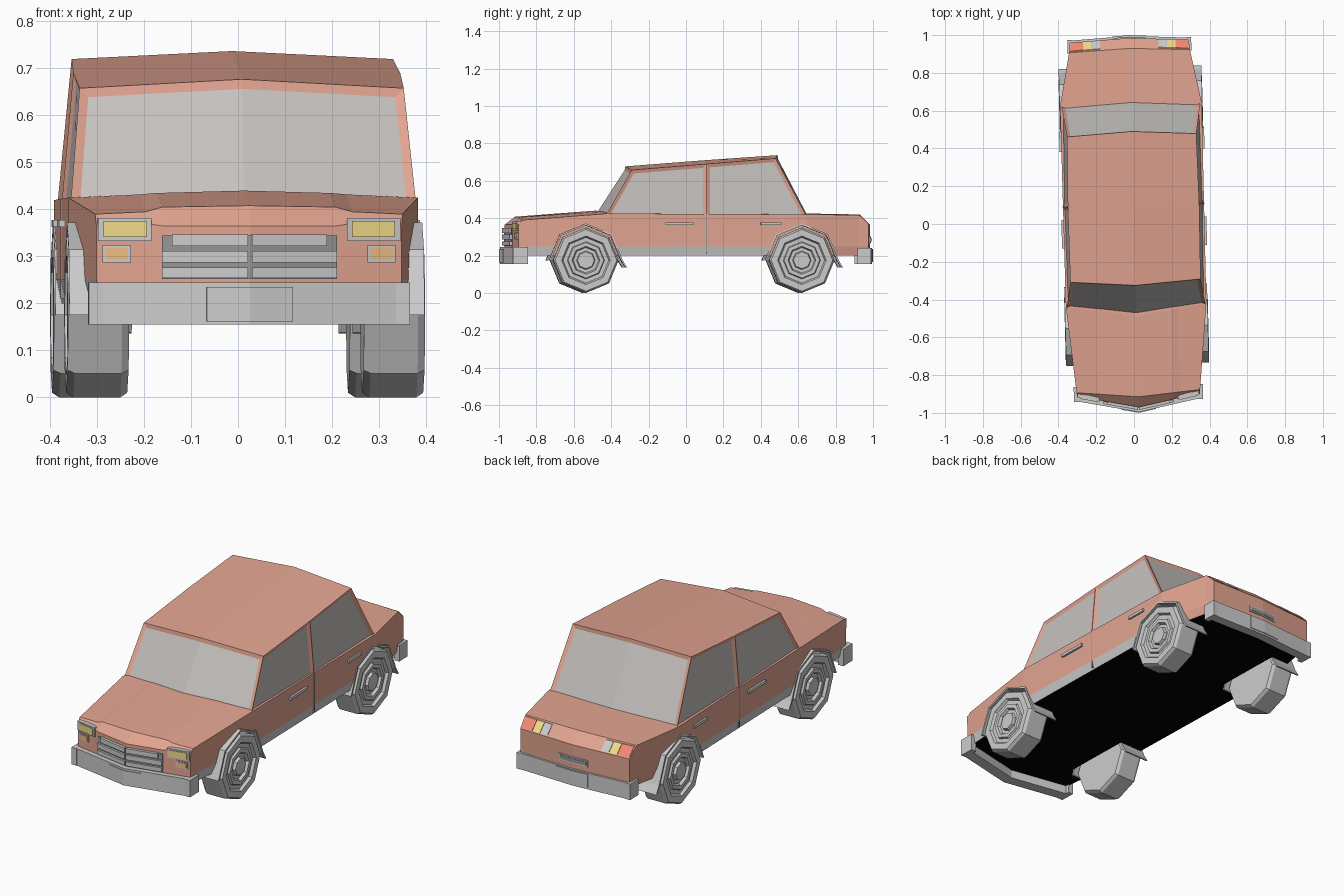
import bpy, bmesh, math
from mathutils import Matrix

if "Cube" in bpy.data.objects:
    bpy.data.objects.remove(bpy.data.objects["Cube"])


def material(name, rgb):
    m = bpy.data.materials.new(name)
    m.diffuse_color = (*rgb, 1)
    m.use_nodes = True
    m.node_tree.nodes["Principled BSDF"].inputs["Base Color"].default_value = m.diffuse_color
    return m


PAINT = material("paint", (0.76, 0.37, 0.28))
GREY = material("grey", (0.65, 0.65, 0.65))
DARK = material("dark_grey", (0.3, 0.3, 0.3))
BLACK = material("black", (0.0, 0.0, 0.0))
YELLOW = material("yellow", (0.88, 0.7, 0.25))
AMBER = material("amber", (0.85, 0.5, 0.22))
RED = material("red", (0.9, 0.25, 0.18))
GLASS = material("glass", (0.55, 0.53, 0.51))


def mirrored(name, verts, faces, mats=(), index=None):
    """Build a right half and its mirror image as one welded mesh."""
    bm = bmesh.new()
    for s in (1, -1):
        vs = [bm.verts.new((s * x, y, z)) for x, y, z in verts]
        for i, f in enumerate(faces):
            if all(abs(verts[k][0]) < 1e-5 for k in f):
                continue
            face = bm.faces.new([vs[k] for k in f])
            face.material_index = index[i] if index else 0
    bmesh.ops.remove_doubles(bm, verts=bm.verts, dist=1e-5)
    bmesh.ops.recalc_face_normals(bm, faces=bm.faces)
    me = bpy.data.meshes.new(name)
    bm.to_mesh(me)
    bm.free()
    for m in mats:
        me.materials.append(m)
    ob = bpy.data.objects.new(name, me)
    bpy.context.collection.objects.link(ob)
    return ob


def loft(rings, closed=True):
    """Faces joining equal rings of points, with end caps."""
    n, r = len(rings[0]), len(rings)
    faces = [(i * n + k, i * n + (k + 1) % n, (i + 1) * n + (k + 1) % n, (i + 1) * n + k)
             for i in range(r - 1) for k in range(n)]
    if closed:
        faces += [tuple(range(n)), tuple(range((r - 1) * n, r * n))]
    return [p for ring in rings for p in ring], faces


def panel(name, x0, x1, z0, z1, yf, depth, mat):
    """Pair of slabs whose face follows the surface yf(x, z)."""
    corners = [(x0, z0), (x1, z0), (x1, z1), (x0, z1)]
    rings = [[(x, yf(x, z) + d, z) for x, z in corners] for d in (0, depth)]
    return mirrored(name, *loft(rings), [mat])


def box(name, x0, x1, y0, y1, z0, z1, mat):
    return panel(name, x0, x1, z0, z1, lambda x, z: y0, y1 - y0, mat)


# Lower body: y at edge, y at centre, half width, four top heights from edge to centre
sections = [
    (-.905, -.97, .325, .365, .37, .365, .365),
    (-.885, -.915, .327, .39, .395, .405, .408),
    (-.43, -.49, .372, .425, .432, .435, .44),
    (.635, .655, .375, .42, .422, .422, .425),
    (.915, .93, .32, .417, .418, .418, .42),
    (.968, .985, .315, .365, .365, .365, .365)]
rings = []
for ye, yc, hw, *t in sections:
    pts = [(0, .2), (hw - .01, .2), (hw, .25), (hw, t[0]), (.22, t[1]), (.185, t[2]), (0, t[3])]
    rings.append([(x, yc + (ye - yc) * x / hw, z) for x, z in pts])
verts, faces = loft(rings)
index = [2 if k == 0 else 1 if k == 1 and i < 3 else 0
         for i in range(len(rings) - 1) for k in range(7)] + [0, 0]
body = mirrored("body", verts, faces, [PAINT, GREY, BLACK], index)

# Cabin with roof and recessed windows
cabin_verts = [
    (0, -.485, .43), (.367, -.435, .42), (.372, .1, .42), (.367, .63, .42), (0, .655, .42),
    (0, -.325, .677), (.345, -.3, .658), (.348, .1, .69), (.342, .47, .72), (0, .49, .737),
    (0, .1, .71)]
cabin = mirrored("cabin", cabin_verts, [
    (0, 1, 6, 5), (1, 2, 7, 6), (2, 3, 8, 7), (3, 4, 9, 8), (5, 6, 7, 10), (10, 7, 8, 9)],
    [PAINT, GLASS])
bm = bmesh.new()
bm.from_mesh(cabin.data)
steep = [f for f in bm.faces if f.calc_center_median().z < .62]
groups = [[f for f in steep if f.calc_center_median().y < -.3],
          [f for f in steep if f.calc_center_median().y > .5]]
groups += [[f] for f in steep if f not in groups[0] + groups[1]]
for g in groups:
    bmesh.ops.inset_region(bm, faces=g, thickness=.019, depth=-.008, use_even_offset=True)
    for f in g:
        f.material_index = 1
bm.to_mesh(cabin.data)
bm.free()

# Wheels, wheel arch openings and arch liners
tyre = [(.25, .06), (.25, .165), (.265, .175), (.365, .175), (.38, .165), (.38, .13),
        (.366, .122), (.366, .1), (.376, .095), (.376, .075), (.362, .068), (.362, .05),
        (.376, .045), (.376, .025)]


def octagon(x, r, y, z=.175):
    a = [k * math.pi / 4 for k in range(8)]
    return [(x, y + r * math.cos(t), z + r * math.sin(t)) for t in a]


for label, wy in (("front", -.545), ("rear", .61)):
    mirrored(label + "_wheels", *loft([octagon(x, r, wy) for x, r in tyre]), [GREY])
    cutter = mirrored(label + "_arch_cutter",
                      *loft([octagon(.23, .195, wy), octagon(.5, .195, wy)]))
    cutter.hide_render = True
    cutter.hide_set(True)
    cut = body.modifiers.new(label + "_arch", 'BOOLEAN')
    cut.object = cutter
    cut.operation = 'DIFFERENCE'
    arc = [(math.cos(k * math.pi / 4), math.sin(k * math.pi / 4)) for k in range(5)]
    strip = []
    for c, s in [(1.12, -.2)] + arc:
        strip.append([(x, wy + c * r, .175 + s * r)
                      for x, r in ((.235, .197), (.378, .197), (.378, .187), (.235, .187))])
    mirrored(label + "_arch_liners", *loft(strip), [GREY])


# Surfaces followed by the front and rear fittings
def nose(out):
    return lambda x, z: -.97 + .2 * x - out


def tail(out):
    return lambda x, z: .985 + out - .054 * x - max(0, z - .365)


# Bumpers with wrapped ends and blank plates
panel("front_bumper", 0, .335, .155, .245, nose(.026), .06, GREY)
box("front_bumper_ends", .312, .342, -.935, -.855, .155, .245, GREY)
panel("front_plate", 0, .092, .162, .235, nose(.03), .01, GREY)
panel("rear_bumper", 0, .32, .155, .24, tail(.011), -.05, GREY)
box("rear_bumper_ends", .3, .328, .91, .982, .155, .24, GREY)
panel("rear_plate", 0, .09, .165, .235, tail(.015), -.01, GREY)

# Grille: backing plate and three rows of split slats
panel("grille_back", 0, .186, .252, .345, nose(.004), .02, DARK)
for i, (z0, z1, w) in enumerate([(.254, .276, .186), (.287, .312, .186), (.322, .347, .165)]):
    panel(f"grille_slat_{i}", .004, w, z0, z1, nose(.015), .02, GREY)

# Headlights and indicators
panel("headlight_frames", .208, .322, .333, .382, nose(.006), .05, GREY)
panel("headlights", .218, .31, .341, .375, nose(.01), .02, YELLOW)
panel("indicator_frames", .252, .312, .287, .324, nose(.004), .02, GREY)
panel("indicators", .258, .306, .293, .318, nose(.007), .02, AMBER)

# Tail lights and boot handle
for name, x0, x1, mat in (("reversing_lights", .155, .198, GREY),
                          ("rear_indicators", .2, .244, YELLOW),
                          ("brake_lights", .246, .312, RED)):
    panel(name, x0, x1, .37, .413, tail(.004), -.02, mat)
panel("boot_slot_frame", 0, .085, .268, .302, tail(.004), -.01, GREY)
panel("boot_slot", 0, .077, .275, .295, tail(.006), -.01, DARK)

# Door handles and door seams
for label, y0, y1 in (("front", -.12, .03), ("rear", .39, .5)):
    box(label + "_door_handles", .365, .384, y0, y1, .363, .378, GREY)
box("door_seams", .36, .375, .098, .103, .21, .42, DARK)

# The whole car stands slightly turned about the vertical axis
turn = Matrix.Rotation(.026, 4, 'Z')
for ob in bpy.context.collection.objects:
    ob.data.transform(turn)
